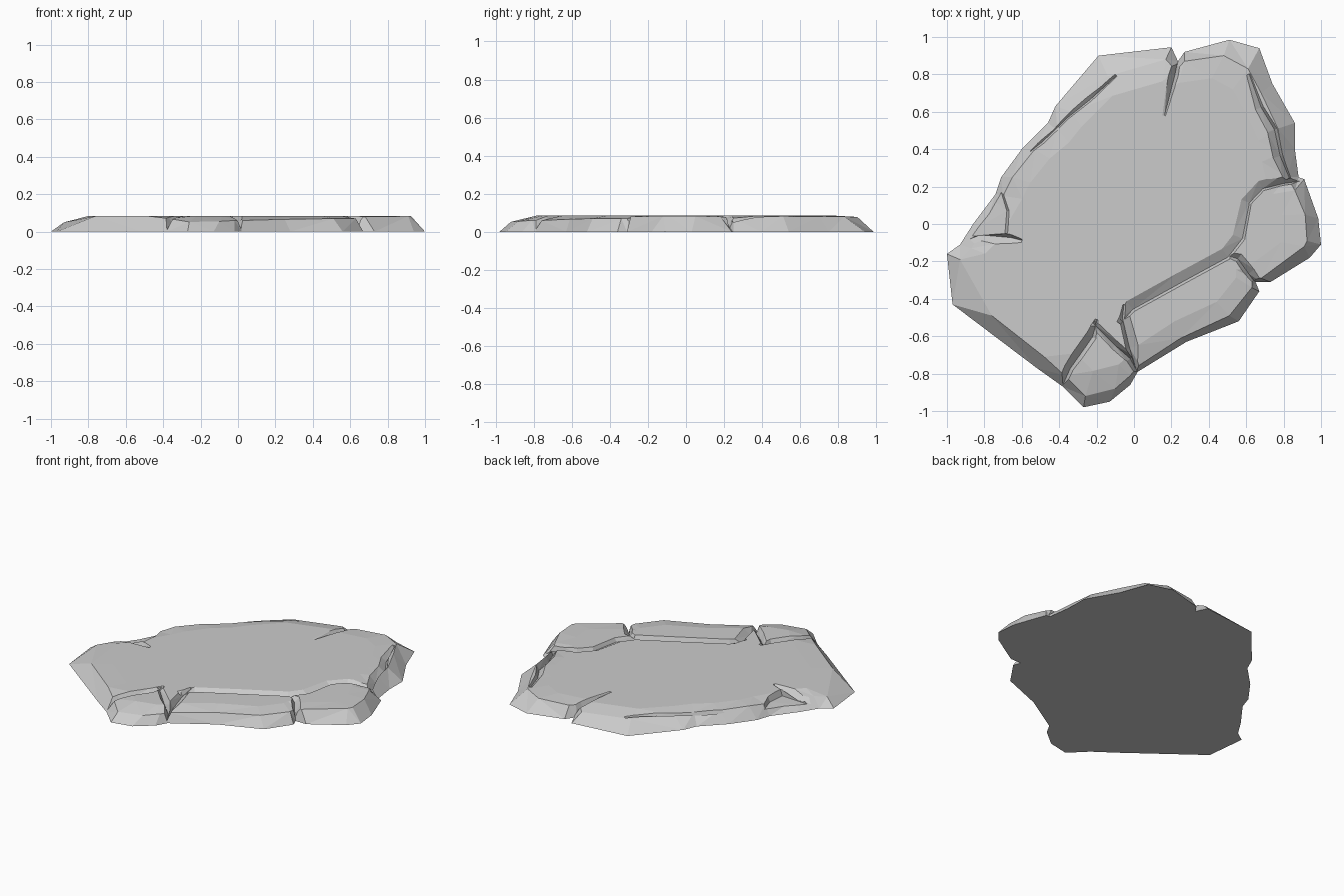
import bpy, bmesh
from mathutils import Vector

TOP = 0.085

# Ground outline, counter-clockwise from the left corner
base = [(-1, -.16), (-.97, -.43), (-.52, -.77), (-.38, -.87), (-.27, -.98), (-.13, -.95),
        (-.02, -.86), (.02, -.79), (.28, -.63), (.56, -.52), (.67, -.36), (.65, -.31),
        (.73, -.31), (.94, -.18), (1, -.11), (.985, .03), (.91, .24), (.88, .25),
        (.86, .40), (.86, .54), (.74, .75), (.67, .94), (.51, .985), (.27, .92),
        (.235, .87), (.20, .945), (-.19, .90), (-.42, .63), (-.46, .54), (-.60, .40),
        (-.71, .25), (-.74, .16), (-.86, 0), (-.93, -.11)]
# Upper edge of the broken sides, one point per outline point, with its height
rim = [(-.93, -.19, .05), (-.76, -.49, .083), (-.48, -.71, .083), (-.37, -.81, .07),
       (-.26, -.92, .052), (-.10, -.88, .055), (-.02, -.81, .06), (.02, -.76, .06),
       (.25, -.61, .066), (.51, -.49, .07), (.63, -.34, .07), (.63, -.29, .07),
       (.68, -.29, .08), (.91, -.12, .083), (.925, -.09, .083), (.915, .05, .083),
       (.86, .18, .08), (.82, .25, .07), (.79, .38, .08), (.77, .51, .082),
       (.68, .70, .08), (.61, .83, .08), (.48, .90, .078), (.27, .87, .075),
       (.225, .82, .075), (.17, .88, .06), (-.14, .79, .06), (-.33, .60, .07),
       (-.41, .50, .07), (-.53, .40, .075), (-.65, .25, .08), (-.70, .15, .07),
       (-.80, -.02, .06), (-.87, -.13, .06)]


def volume(mesh):
    bm = bmesh.new()
    bm.from_mesh(mesh)
    v = bm.calc_volume(signed=True)
    bm.free()
    return v


def loft(name, rings):
    """Closed solid through matching rings, capped at both ends."""
    bm = bmesh.new()
    vs = [[bm.verts.new(p) for p in ring] for ring in rings]
    for a, b in zip(vs, vs[1:]):
        for i in range(len(a)):
            j = (i + 1) % len(a)
            bm.faces.new((a[i], a[j], b[j], b[i]))
    bm.faces.new(vs[0][::-1])
    bm.faces.new(vs[-1])
    bm.normal_update()
    bmesh.ops.triangulate(bm, faces=bm.faces[:])
    bm.normal_update()
    if bm.calc_volume(signed=True) < 0:
        bmesh.ops.reverse_faces(bm, faces=bm.faces[:])
    mesh = bpy.data.meshes.new(name)
    bm.to_mesh(mesh)
    bm.free()
    ob = bpy.data.objects.new(name, mesh)
    bpy.context.collection.objects.link(ob)
    return ob


# Stone slab: ground ring, broken edge, flat plateau
centre = Vector((.03, .04))
plateau = []
for x, y, z in rim:
    p = centre + (Vector((x, y)) - centre) * .86
    plateau.append((p.x, p.y, TOP))
slab = loft("stone_slab", [[(x, y, 0) for x, y in base], rim, plateau])


def carve(cutter):
    """Subtract the cutter, keeping the result only if the slab stays sound."""
    cutter.hide_render = True
    mod = slab.modifiers.new("carve", 'BOOLEAN')
    mod.operation, mod.solver, mod.object = 'DIFFERENCE', 'EXACT', cutter
    bpy.context.view_layer.update()
    result = slab.evaluated_get(bpy.context.evaluated_depsgraph_get())
    mesh = bpy.data.meshes.new_from_object(result)
    before = volume(slab.data)
    slab.modifiers.remove(mod)
    if .9 * before < volume(mesh) < 1.001 * before:
        slab.data = mesh
    bpy.data.objects.remove(cutter)


def crack(path, lean=0.0):
    """V groove; path holds x, y, width, depth; lean shifts its floor sideways."""
    pts = [Vector(p[:2]) for p in path]
    rings = []
    for i, (x, y, w, d) in enumerate(path):
        t = pts[min(i + 1, len(pts) - 1)] - pts[max(i - 1, 0)]
        n = Vector((-t.y, t.x)).normalized()
        left, right, floor = pts[i] + n * w / 2, pts[i] - n * w / 2, pts[i] + n * lean * w / 2
        rings.append([(*left, TOP + .001), (*floor, TOP - d), (*right, TOP + .001),
                      (*right, .13), (*left, .13)])
    carve(loft("crack_cutter", rings))


# Long fracture behind the front right chunks
crack([(-.08, -.53, .03, .02), (-.02, -.44, .07, .035), (.26, -.285, .07, .03),
       (.49, -.16, .07, .03), (.56, -.07, .07, .025), (.60, .12, .06, .025),
       (.68, .205, .06, .03), (.80, .235, .06, .05), (.93, .26, .08, .08)], -.6)
# Cracks between the front chunks
crack([(-.40, -.88, .07, .08), (-.35, -.77, .06, .06), (-.23, -.60, .06, .04),
       (-.20, -.51, .02, .01)], -.3)
crack([(.04, -.83, .06, .08), (-.02, -.72, .05, .06), (-.10, -.65, .05, .04),
       (-.22, -.53, .04, .02)])
crack([(.03, -.80, .05, .07), (-.01, -.66, .07, .045), (-.05, -.50, .06, .03),
       (-.05, -.43, .02, .01)], .4)
crack([(.68, -.34, .05, .08), (.62, -.26, .06, .05), (.56, -.18, .05, .03),
       (.48, -.16, .02, .01)], .3)
# Cracks on the right, back and left edges
crack([(.82, .24, .06, .06), (.77, .36, .06, .05), (.74, .50, .06, .04),
       (.67, .62, .05, .03), (.61, .80, .03, .015)], -.4)
crack([(.235, .93, .06, .08), (.21, .80, .06, .05), (.16, .58, .02, .005)], .3)
crack([(-.10, .80, .04, .04), (-.24, .68, .06, .035), (-.36, .58, .05, .035),
       (-.50, .45, .06, .04), (-.60, .36, .03, .02)], .5)
crack([(-.95, -.12, .06, .07), (-.82, -.07, .08, .05), (-.66, -.08, .05, .03),
       (-.60, -.09, .02, .01)], .3)

# Broken pocket in the left edge
pocket = [(-.92, -.07), (-.69, -.05), (-.68, .07), (-.71, .17), (-.80, .17)]
carve(loft("pocket_cutter", [[(x, y, .025 + max(0, x + .85) * .12) for x, y in pocket],
                             [(x + .03, y, .13) for x, y in pocket]]))
